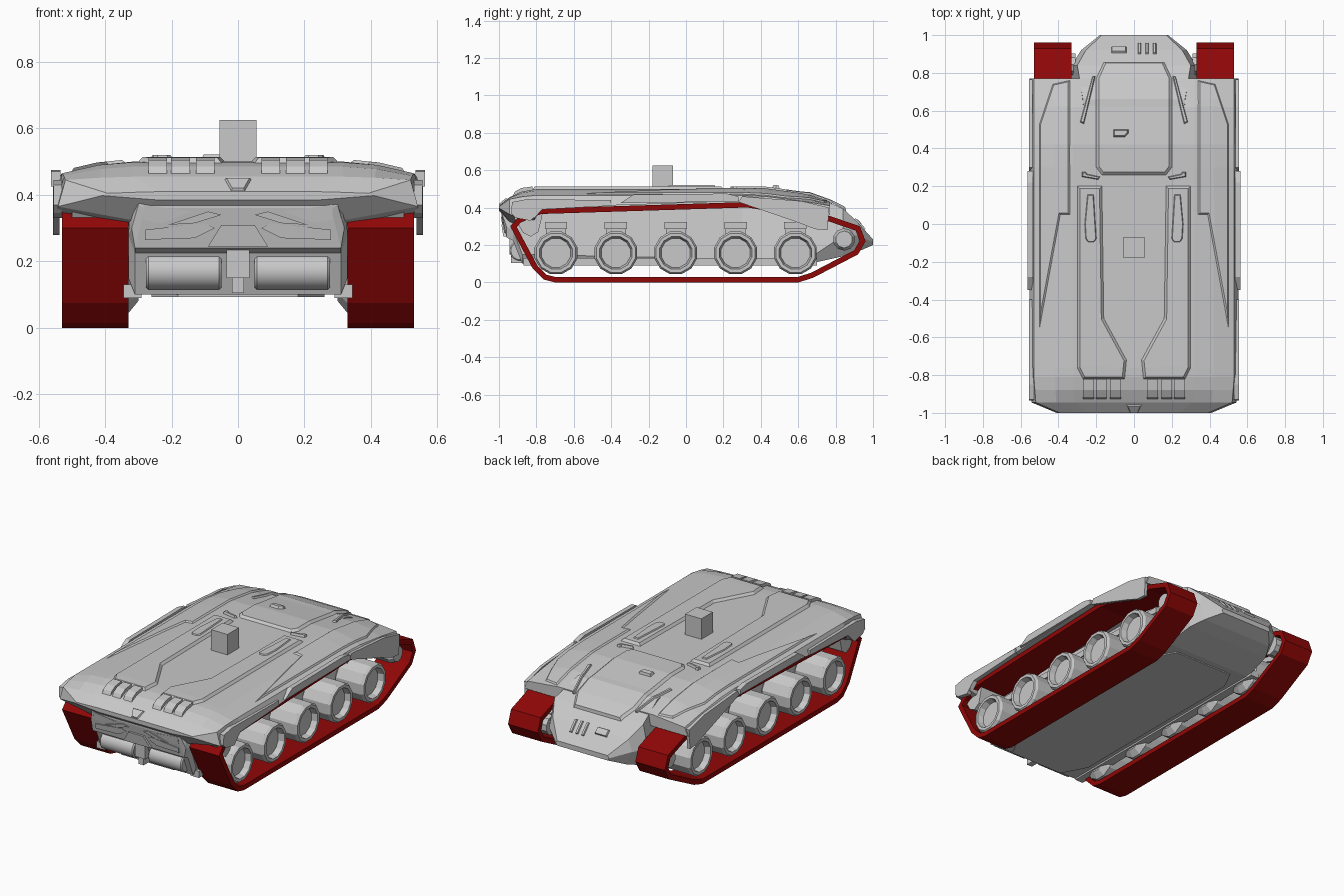
import bpy, bmesh, math
from mathutils import Vector
from mathutils.bvhtree import BVHTree

cube = bpy.data.objects.get("Cube")
if cube:
    bpy.data.objects.remove(cube, do_unlink=True)


def material(name, colour):
    mat = bpy.data.materials.new(name)
    mat.use_nodes = True
    mat.diffuse_color = colour
    mat.node_tree.nodes["Principled BSDF"].inputs["Base Color"].default_value = colour
    return mat


GREY = material("armour grey", (.58, .58, .58, 1))
RED = material("track red", (.28, .002, .002, 1))


def finish(name, bm, mat=GREY, mirror=False, fix=True):
    if fix:
        bmesh.ops.recalc_face_normals(bm, faces=bm.faces)
    mesh = bpy.data.meshes.new(name)
    bm.to_mesh(mesh)
    bm.free()
    mesh.materials.append(mat)
    obj = bpy.data.objects.new(name, mesh)
    bpy.context.collection.objects.link(obj)
    if mirror:
        obj.modifiers.new("Mirror", "MIRROR").use_mirror_merge = False
    return obj


surfaces, breaks = [], set()


def loft(name, sections):
    """Skin half sections (y, [(x, z)...]) running from centre top to centre bottom."""
    bm = bmesh.new()
    rings = []
    for y, half in sections:
        ring = half + [(-x, z) for x, z in reversed(half[1:-1])]
        rings.append([bm.verts.new((x, y, z)) for x, z in ring])
        breaks.add(y)
    n = len(rings[0])
    for a, b in zip(rings, rings[1:]):
        for i in range(n):
            j = (i + 1) % n
            bm.faces.new((a[i], a[j], b[j], b[i]))
    bm.faces.new(rings[0])
    bm.faces.new(rings[-1])
    surfaces.append(BVHTree.FromBMesh(bm))
    return finish(name, bm)


def slab(name, points, offset, mirror):
    """Extrude a flat outline along an offset."""
    bm = bmesh.new()
    face = bm.faces.new([bm.verts.new(p) for p in points])
    out = bmesh.ops.extrude_face_region(bm, geom=[face])["geom"]
    bmesh.ops.translate(bm, vec=offset,
                        verts=[v for v in out if isinstance(v, bmesh.types.BMVert)])
    return finish(name, bm, mirror=mirror)


def prism(name, profile, x0, x1, mirror=True):
    """Extrude a (y, z) outline from x0 to x1."""
    return slab(name, [(x0, y, z) for y, z in profile], (x1 - x0, 0, 0), mirror)


def box(name, x0, x1, y0, y1, z0, z1, mirror=True):
    return prism(name, [(y0, z0), (y1, z0), (y1, z1), (y0, z1)], x0, x1, mirror)


def front_plate(name, outline, proud, mirror=True):
    """Plate on the lower nose, from an (x, z) outline."""
    points = [(x, (.385 - z) * .16 - .983, z) for x, z in outline]
    return slab(name, points, (0, -proud, 0), mirror)


def surface_z(x, y):
    hits = [s.ray_cast(Vector((x, y, 2)), Vector((0, 0, -1)))[0] for s in surfaces]
    return max([h.z for h in hits if h], default=.4)


def panel(name, outline, height, slope=.008, lift=0, mirror=True):
    """Raised panel that follows the hull top below an (x, y) outline."""
    bm = bmesh.new()
    bm.faces.new([bm.verts.new((x, y, 0)) for x, y in outline])
    cuts = [((0, y, 0), (0, 1, 0)) for y in sorted(breaks)]
    cuts += [((x, 0, 0), (1, 0, 0)) for x in DECK_X[:2]]
    for co, no in cuts:
        bmesh.ops.bisect_plane(bm, geom=bm.verts[:] + bm.edges[:] + bm.faces[:],
                               dist=1e-5, plane_co=co, plane_no=no)
    for v in bm.verts:
        v.co.z = surface_z(v.co.x, v.co.y) + lift
    bm.normal_update()
    bmesh.ops.reverse_faces(bm, faces=[f for f in bm.faces if f.normal.z < 0])
    bmesh.ops.inset_region(bm, faces=bm.faces[:], thickness=slope, depth=height,
                           use_even_offset=True, use_boundary=True)
    return finish(name, bm, mirror=mirror, fix=False)


def lathe(name, profile, y, z, sides):
    """Turn an (x, radius) profile about a sideways axle."""
    bm = bmesh.new()
    rings = []
    for x, r in profile:
        angles = [math.tau * (i + .5) / sides for i in range(sides)]
        rings.append([bm.verts.new((x, y + r * math.cos(a), z + r * math.sin(a))) for a in angles])
    for a, b in zip(rings, rings[1:]):
        for i in range(sides):
            j = (i + 1) % sides
            bm.faces.new((a[i], a[j], b[j], b[i]))
    bm.faces.new(rings[0])
    bm.faces.new(rings[-1])
    return finish(name, bm, mirror=True)


# Upper deck with fenders: y, width, then heights of top, shoulder, edge, skirt, inner
DECK_X = (.32, .42, .53, .553, .33)
deck = [
    (-1, .74, .41, .408, .405, .398, .385),
    (-.945, .98, .455, .452, .445, .365, .325),
    (-.88, .99, .485, .478, .458, .345, .30),
    (-.81, 1, .498, .49, .465, .345, .30),
    (-.76, 1, .50, .49, .465, .40, .40),
    (.30, 1, .50, .49, .465, .435, .435),
    (.42, 1, .50, .485, .46, .43, .43),
    (.62, 1, .473, .458, .435, .385, .385),
    (.77, 1, .43, .42, .41, .36, .36)]
loft("upper_deck", [(y, [(0, zs[0])] + [(x * w, z) for x, z in zip(DECK_X, zs)] + [(0, zs[-1])])
                    for y, w, *zs in deck])

# Core hull between the tracks: y, then half width and height of top, side and bottom
core = [
    (-.985, .29, .39, .30, .37, .28, .36),
    (-.96, .31, .40, .32, .30, .31, .24),
    (-.925, .32, .42, .33, .28, .31, .225),
    (-.875, .32, .44, .33, .15, .31, .10),
    (.30, .25, .49, .33, .125, .31, .10),
    (.66, .27, .47, .33, .13, .30, .10),
    (.84, .30, .395, .33, .25, .28, .14),
    (.92, .255, .32, .28, .25, .24, .165),
    (1, .17, .23, .18, .215, .17, .20)]
loft("core_hull", [(y, [(0, tz), (tx, tz), (sx, sz), (bx, bz), (0, bz)])
                   for y, tx, tz, sx, sz, bx, bz in core])
slab("belly_plate", [(-.18, -.87, .093), (.18, -.87, .093), (.26, -.72, .093), (.26, .5, .093),
                     (.2, .62, .093), (-.2, .62, .093), (-.26, .5, .093), (-.26, -.72, .093)],
     (0, 0, .01), False)
box("suspension_rail", .29, .345, -.87, .70, .09, .13)

# Track bands
outer = [Vector(p) for p in (
    (-.70, 0), (.60, 0), (.68, .025), (.92, .15), (.96, .22), (.93, .30), (.77, .355),
    (.33, .43), (-.78, .395), (-.90, .345), (-.94, .30), (-.82, .075), (-.76, .015))]
bm = bmesh.new()
loops = []
for i, p in enumerate(outer):
    d0 = (p - outer[i - 1]).normalized()
    d1 = (outer[(i + 1) % len(outer)] - p).normalized()
    n0, n1 = Vector((-d0.y, d0.x)), Vector((-d1.y, d1.x))
    q = p + (n0 + n1) * .029 / (1 + n0.dot(n1))
    loops.append([bm.verts.new((x, c.x, c.y)) for x, c in ((.33, p), (.53, p), (.53, q), (.33, q))])
for i, a in enumerate(loops):
    b = loops[i - 1]
    for k in range(4):
        m = (k + 1) % 4
        bm.faces.new((a[k], a[m], b[m], b[k]))
finish("tracks", bm, RED, mirror=True)

# Road wheels with dished faces, brackets and end guards
for i in range(5):
    y = -.695 + .32 * i
    lathe("road_wheel", [(.30, .08), (.33, .118), (.50, .118), (.515, .108), (.515, .09),
                         (.48, .08), (.48, .05)], y, .158, 12)
    box("wheel_bracket", .32, .365, y - .053, y + .053, .25, .30)
    box("bracket_cap", .32, .375, y - .06, y + .06, .285, .322)
prism("front_guard", [(-.94, .38), (-.90, .315), (-.87, .265), (-.83, .245), (-.79, .27),
                      (-.775, .33), (-.76, .40)], .32, .50)
lathe("rear_idler", [(.31, .06), (.46, .06), (.49, .045)], .845, .23, 10)

# Side skirts
prism("rear_skirt", [(.28, .43), (.60, .32), (.69, .285), (.757, .28), (.765, .40),
                     (.62, .435), (.30, .46)], .538, .557)
prism("side_skirt", [(-.35, .425), (.28, .432), (.28, .46), (.22, .475), (-.28, .47)], .535, .563)
prism("front_side_plate", [(-.935, .37), (-.91, .345), (-.83, .33), (-.77, .39), (-.40, .41),
                           (-.40, .44), (-.85, .445), (-.93, .43)], .53, .556)

# Raised deck panels
panel("shoulder_pod", [(.17, .2), (.30, .2), (.30, -.76), (.27, -.82), (.05, -.82),
                       (.04, -.72), (.16, -.5)], .014, .013)
panel("engine_cover", [(-.2, .3), (-.17, .26), (.17, .26), (.2, .3), (.2, .77), (.16, .855),
                       (-.16, .855), (-.2, .77)], .013, .015, mirror=False)
panel("fender_panel", [(.34, .76), (.43, .74), (.50, .53), (.50, -.55), (.39, .05), (.34, .05)], .008)
panel("deck_duct", [(.21, .16), (.25, .16), (.265, 0), (.26, -.08), (.245, -.1), (.21, -.1),
                    (.195, -.08), (.2, 0)], .012, lift=.008)
panel("cover_hinge", [(.18, .25), (.19, .235), (.275, .25), (.275, .275), (.255, .275),
                      (.25, .265)], .014, .004)
panel("rear_rib", [(.205, .78), (.22, .78), (.285, .54), (.265, .53)], .01, .004)
panel("cover_latch", [(-.11, .46), (-.05, .46), (-.03, .48), (-.03, .5), (-.11, .5)],
      .016, .006, .012, False)
for x in (.02, .06, .1):
    panel("rear_louvre", [(x, .9), (x + .018, .9), (x + .018, .955), (x, .955)], .008, .003, mirror=False)
panel("rear_vent", [(-.12, .905), (-.04, .905), (-.04, .935), (-.12, .935)], .01, .004, mirror=False)
panel("nose_crest", [(-.04, -.955), (.04, -.955), (.02, -.998), (-.02, -.998)], .008, .004, mirror=False)
box("top_block", -.055, .055, -.18, -.07, .49, .625, False)

# Vision blocks above the nose
for x in (.07, .145, .213):
    prism("vision_block", [(-.93, .455), (-.915, .485), (-.88, .505), (-.82, .513), (-.82, .48)],
          x, x + .056)

# Nose grilles, wedge, drums and tow hook
front_plate("upper_grille", [(.14, .35), (.285, .37), (.285, .325), (.23, .315)], .008)
front_plate("lower_grille", [(.07, .30), (.10, .315), (.28, .295), (.28, .265), (.13, .27)], .008)
front_plate("cross_bar", [(.05, .34), (.09, .35), (.21, .31), (.13, .315)], .012)
front_plate("nose_wedge", [(-.05, .31), (.05, .31), (.09, .245), (-.09, .245)], .016, False)
drum = lathe("front_drum", [(.05, .048), (.057, .055), (.27, .055), (.277, .048)], -.888, .17, 24)
drum.select_set(True)
bpy.context.view_layer.objects.active = drum
bpy.ops.object.shade_smooth_by_angle(angle=math.radians(30))
box("hook_mount", -.035, .035, -.945, -.87, .15, .235, False)
box("tow_hook", -.018, .018, -.935, -.87, .105, .16, False)
